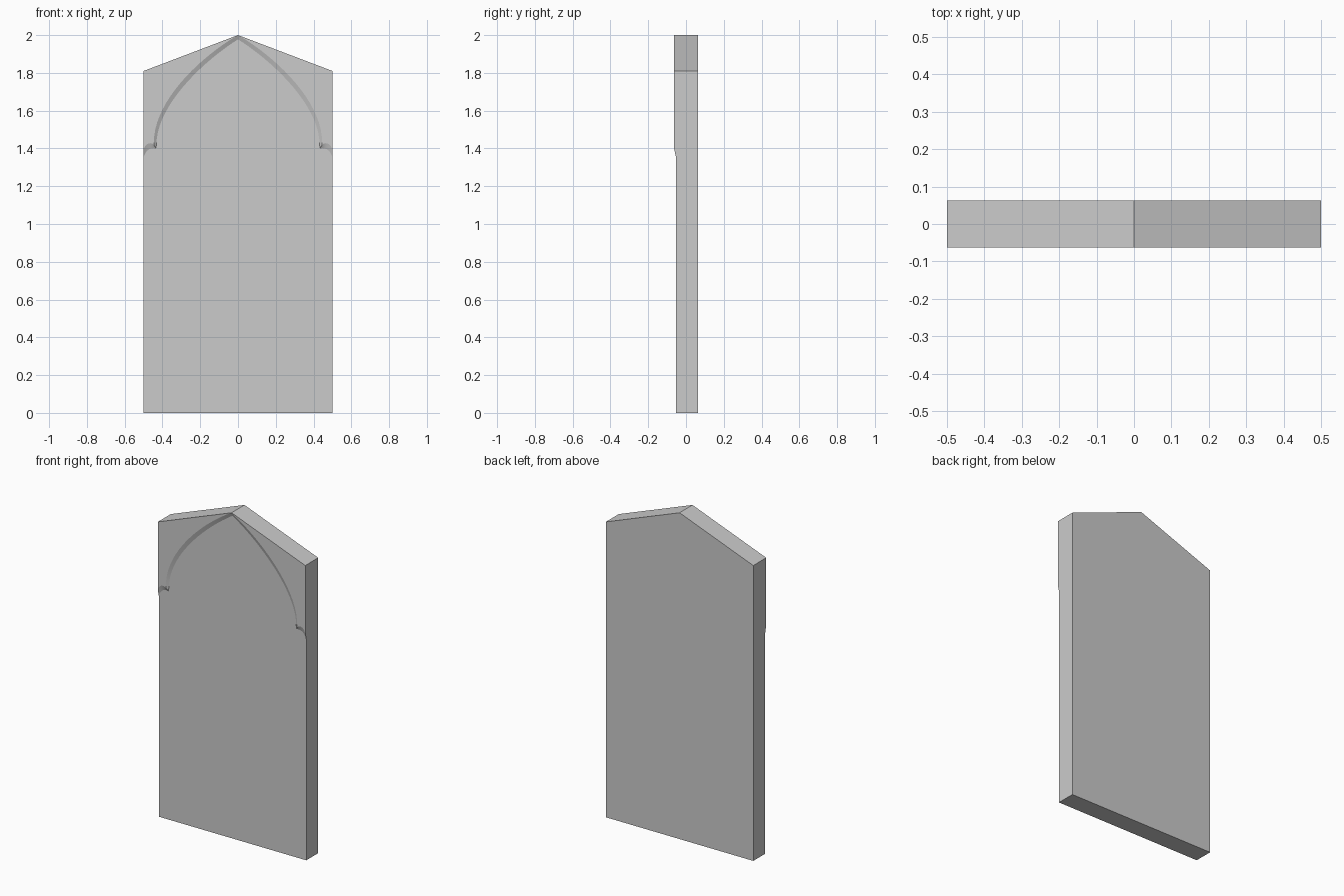
import bpy, bmesh, math

if "Cube" in bpy.data.objects:
    bpy.data.objects.remove(bpy.data.objects["Cube"])

FIELD, FRONT, BACK = -0.053, -0.0625, 0.0625   # y depths
HALF, EAVE, TOP = 0.5, 1.81, 2.0
SEG = 18


def bezier(p, n):
    out = []
    for i in range(n + 1):
        t = i / n
        w = ((1 - t) ** 3, 3 * t * (1 - t) ** 2, 3 * t * t * (1 - t), t ** 3)
        out.append(tuple(sum(wk * pk[a] for wk, pk in zip(w, p)) for a in (0, 1)))
    return out


# Small scallop at the edge, then the pointed arch (right half)
inner = bezier([(0.5, 1.355), (0.485, 1.395), (0.465, 1.405), (0.434, 1.40)], 6)
inner += bezier([(0.432, 1.42), (0.432, 1.62), (0.20, 1.85), (0, 1.978)], SEG)
outer = bezier([(0.5, 1.395), (0.488, 1.432), (0.46, 1.435), (0.445, 1.418)], 6)
outer += bezier([(0.445, 1.432), (0.448, 1.64), (0.215, 1.875), (0, TOP)], SEG)

bm = bmesh.new()


def vert(x, y, z):
    return bm.verts.new((x, y, z))


low = [vert(x, FIELD, z) for x, z in inner]
high = [vert(x, FRONT, z) for x, z in outer]
eave_f, eave_b = vert(HALF, FRONT, EAVE), vert(HALF, BACK, EAVE)
apex_b = vert(0, BACK, TOP)
foot_f, foot_b = vert(HALF, FIELD, 0), vert(HALF, BACK, 0)
mid_f, mid_b = vert(0, FIELD, 0), vert(0, BACK, 0)

# Recessed field, raised spandrel, sloped edge between them
bm.faces.new([mid_f, foot_f] + low)
bm.faces.new(high + [eave_f][::-1])
for i in range(len(low) - 1):
    bm.faces.new([low[i], low[i + 1], high[i + 1], high[i]])
# Side, roof slope, back and underside
bm.faces.new([foot_f, foot_b, eave_b, eave_f, high[0], low[0]])
bm.faces.new([eave_f, eave_b, apex_b, high[-1]])
bm.faces.new([mid_b, foot_b, eave_b, apex_b])
bm.faces.new([mid_f, mid_b, foot_b, foot_f])

# Mirror to the left half and join along the centre
bmesh.ops.mirror(bm, geom=bm.verts[:] + bm.edges[:] + bm.faces[:],
                 axis='X', merge_dist=0.0001)
bmesh.ops.remove_doubles(bm, verts=bm.verts[:], dist=0.0001)
bmesh.ops.recalc_face_normals(bm, faces=bm.faces[:])

mesh = bpy.data.meshes.new("arched_slab")
bm.to_mesh(mesh)
bm.free()
slab = bpy.data.objects.new("arched_slab", mesh)
bpy.context.collection.objects.link(slab)
bpy.context.view_layer.objects.active = slab
slab.select_set(True)
bpy.ops.object.shade_smooth_by_angle(angle=math.radians(12))
